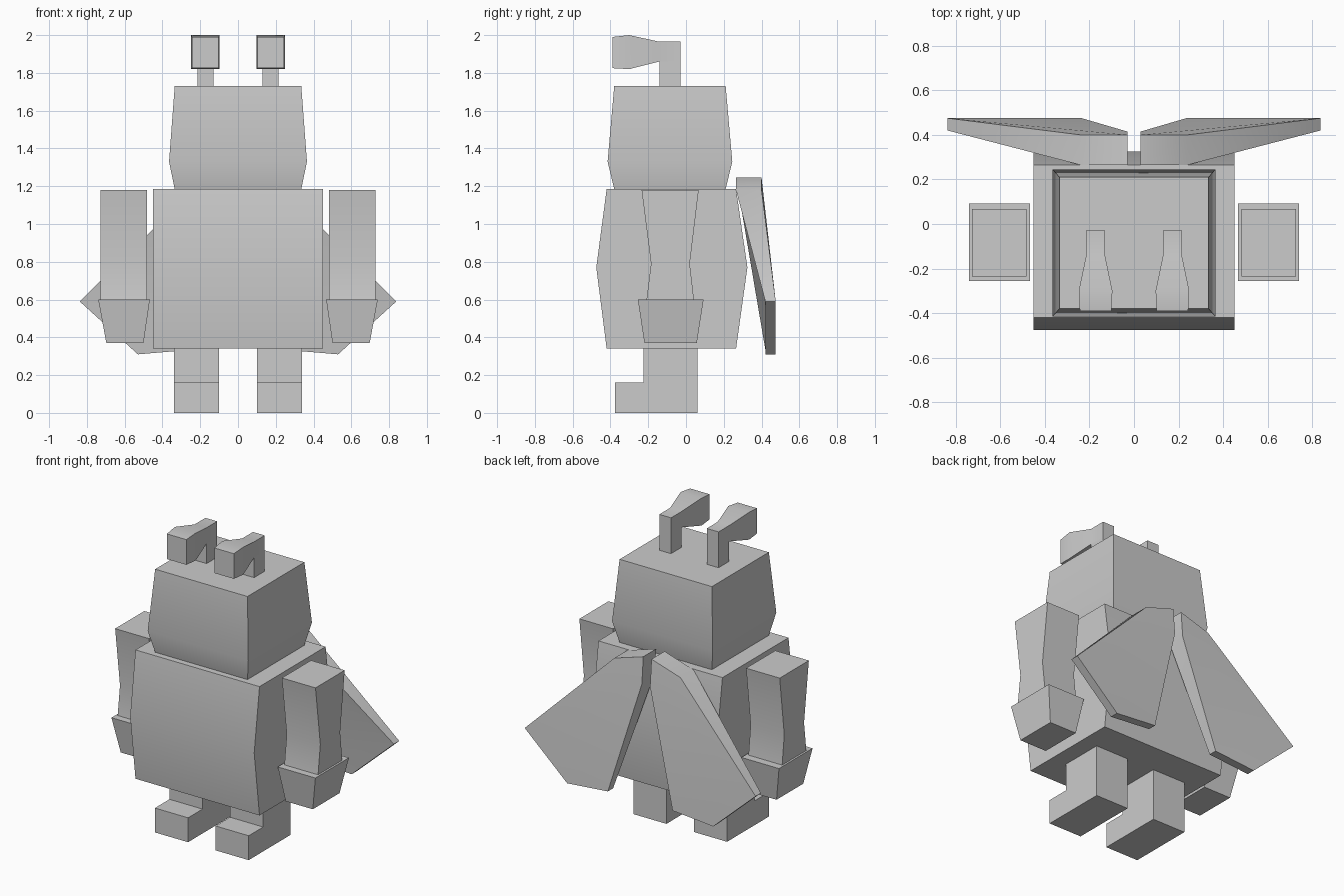
import bpy, bmesh, math

if "Cube" in bpy.data.objects:
    bpy.data.objects.remove(bpy.data.objects["Cube"])

grey = bpy.data.materials.new("plain grey")
grey.diffuse_color = (0.6, 0.6, 0.6, 1)
grey.use_nodes = True
grey.node_tree.nodes["Principled BSDF"].inputs["Base Color"].default_value = grey.diffuse_color


def finish(name, bm):
    """Turn a bmesh into a named object with sharp corners and soft bulges."""
    bmesh.ops.recalc_face_normals(bm, faces=bm.faces)
    me = bpy.data.meshes.new(name)
    bm.to_mesh(me)
    bm.free()
    me.materials.append(grey)
    ob = bpy.data.objects.new(name, me)
    bpy.context.collection.objects.link(ob)
    bpy.ops.object.select_all(action='DESELECT')
    ob.select_set(True)
    bpy.context.view_layer.objects.active = ob
    bpy.ops.object.shade_smooth_by_angle(angle=math.radians(30))
    return ob


def loft(name, rings, side=1, cap=True):
    """Join equal-length rings of points; side=-1 mirrors across x."""
    bm = bmesh.new()
    loops = [[bm.verts.new((x * side, y, z)) for x, y, z in r] for r in rings]
    n = len(loops[0])
    for a, b in zip(loops, loops[1:]):
        for i in range(n):
            j = (i + 1) % n
            bm.faces.new((a[i], a[j], b[j], b[i]))
    if cap:
        bm.faces.new(loops[0])
        bm.faces.new(loops[-1])
    else:  # six-sided ends split along a fold
        for r in (loops[0], loops[-1]):
            bm.faces.new((r[0], r[1], r[2], r[5]))
            bm.faces.new((r[2], r[3], r[4], r[5]))
    return finish(name, bm)


def level(x0, x1, y0, y1, z):
    return [(x0, y0, z), (x1, y0, z), (x1, y1, z), (x0, y1, z)]


def slab(x0, x1, y, z0, z1):
    return [(x0, y, z0), (x1, y, z0), (x1, y, z1), (x0, y, z1)]


# Torso and head, bulging at mid height
loft("torso", [level(-.45, .45, -.42, .265, .34),
               level(-.45, .45, -.475, .325, .77),
               level(-.45, .45, -.42, .265, 1.185)])
loft("head", [level(-.335, .335, -.38, .21, 1.185),
              level(-.365, .365, -.415, .245, 1.33),
              level(-.335, .335, -.38, .21, 1.73)])

# Wing outline (x, z) with front and back depth at each corner
wing = [(.03, 1.245, .265, .40), (.24, 1.18, .265, .40), (.838, .59, .42, .475),
        (.53, .31, .42, .475), (.235, .335, .42, .475), (.03, 1.07, .295, .415)]
foot_profile = [(-.375, 0), (.06, 0), (.06, .34), (-.225, .34), (-.225, .16), (-.375, .16)]

for side, tag in ((1, "right"), (-1, "left")):
    # Arm pinched at the elbow, and a tapered hand
    loft(tag + "_arm", [level(.483, .727, -.21, .043, .59),
                        level(.483, .727, -.185, .02, .79),
                        level(.483, .727, -.235, .067, 1.18)], side)
    loft(tag + "_hand", [level(.50, .697, -.22, .057, .37),
                         level(.467, .74, -.255, .093, .60)], side)
    # Leg with a forward foot
    loft(tag + "_leg", [[(x, y, z) for y, z in foot_profile] for x in (.10, .34)], side)
    # Antenna post and flared tip
    loft(tag + "_antenna_post", [level(.13, .215, -.14, -.03, 1.73),
                                 level(.13, .215, -.14, -.03, 1.86)], side)
    loft(tag + "_antenna_tip", [slab(.13, .215, -.03, 1.86, 1.965),
                                slab(.13, .215, -.142, 1.86, 1.965),
                                slab(.097, .248, -.30, 1.82, 2.0),
                                slab(.102, .243, -.39, 1.825, 1.99)], side)
    # Wing, thick at the shoulder and thin at the tip
    loft(tag + "_wing", [[(x, f, z) for x, z, f, b in wing],
                         [(x, b, z) for x, z, f, b in wing]], side, cap=False)
